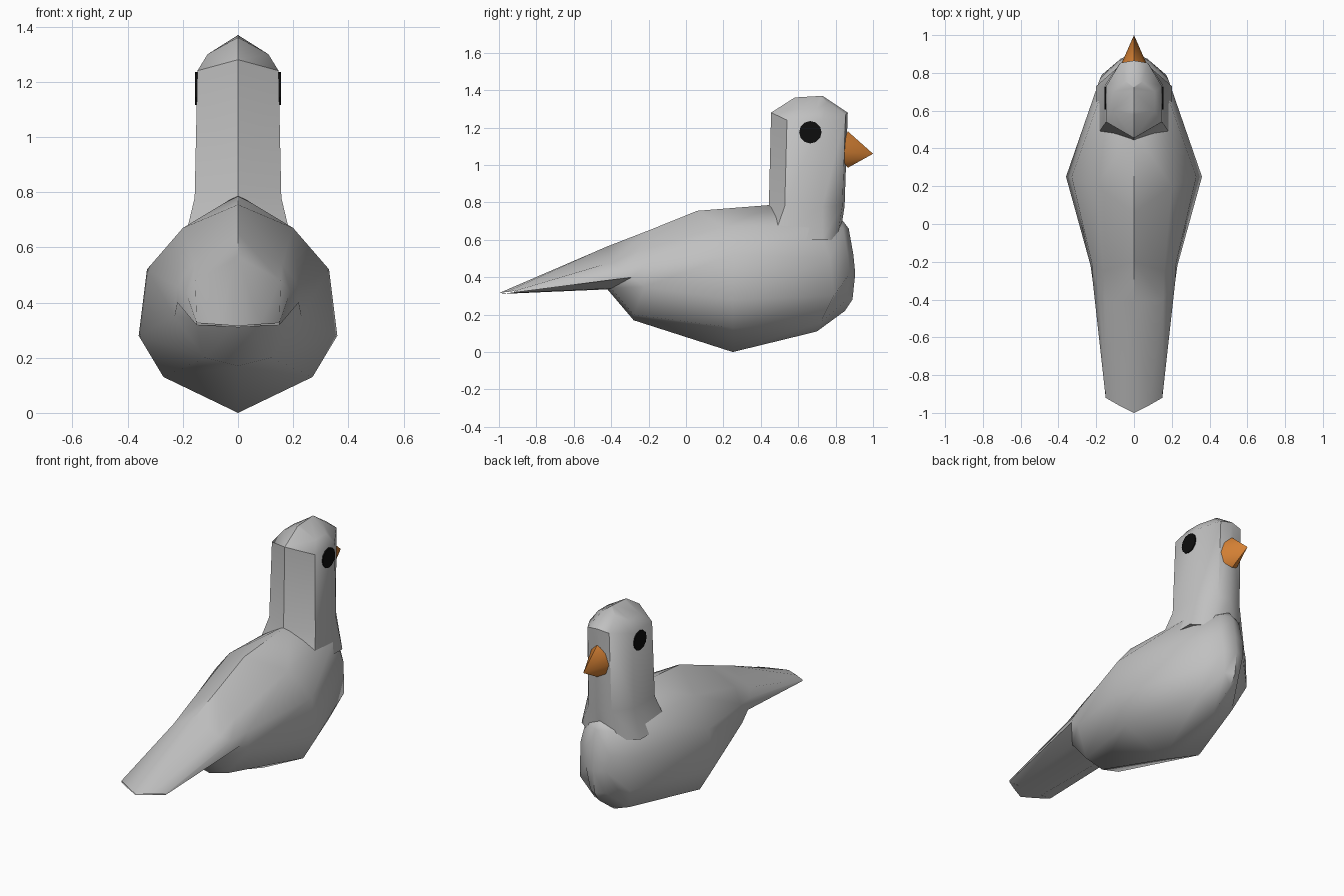
import bpy, bmesh, math
from mathutils import Matrix

if "Cube" in bpy.data.objects:
    bpy.data.objects.remove(bpy.data.objects["Cube"])


def material(name, rgb):
    m = bpy.data.materials.new(name)
    m.diffuse_color = (*rgb, 1)
    m.use_nodes = True
    m.node_tree.nodes["Principled BSDF"].inputs["Base Color"].default_value = m.diffuse_color
    return m


GREY = material("feather grey", (0.53, 0.53, 0.53))
ORANGE = material("beak orange", (0.67, 0.22, 0.035))
BLACK = material("eye black", (0.004, 0.004, 0.004))


def finish(bm, name, mat, angle):
    bmesh.ops.remove_doubles(bm, verts=bm.verts, dist=0.0005)
    bmesh.ops.dissolve_degenerate(bm, edges=bm.edges, dist=0.0001)
    bmesh.ops.recalc_face_normals(bm, faces=bm.faces)
    me = bpy.data.meshes.new(name)
    bm.to_mesh(me)
    bm.free()
    me.materials.append(mat)
    ob = bpy.data.objects.new(name, me)
    bpy.context.collection.objects.link(ob)
    bpy.ops.object.select_all(action='DESELECT')
    ob.select_set(True)
    bpy.context.view_layer.objects.active = ob
    bpy.ops.object.shade_smooth_by_angle(angle=math.radians(angle))
    return ob


def loft(name, mat, sections, angle=45):
    """Skin half sections (all the same length) on both sides of x = 0."""
    bm = bmesh.new()
    for side in (1, -1):
        rows = [[bm.verts.new((x * side, y, z)) for x, y, z in s] for s in sections]
        for a, b in zip(rows, rows[1:]):
            for i in range(len(a) - 1):
                bm.faces.new((a[i], a[i + 1], b[i + 1], b[i]))
    return finish(bm, name, mat, angle)


def flat(section, dy=0.0):
    """Collapse a section onto the centre plane to close an end."""
    return [(0, y + (dy if x else 0), z) for x, y, z in section]


# body and tail: sections from tail tip to breast, each from belly to back
tail = [(0, -1, .31), (.08, -.96, .314), (.15, -.92, .318),
        (.15, -.92, .326), (.08, -.96, .321), (0, -1, .315)]
rump = [(0, -.42, .335), (.12, -.40, .34), (.22, -.29, .40),
        (.19, -.34, .44), (.155, -.40, .48), (0, -.42, .565)]
vent = [(0, -.28, .17), (.12, -.28, .20), (.23, -.22, .35),
        (.22, -.22, .46), (.16, -.25, .54), (0, -.20, .65)]
belly = [(0, .25, 0), (.27, .25, .13), (.36, .25, .28),
         (.33, .25, .52), (.20, .20, .67), (0, .06, .755)]
chest = [(0, .70, .11), (.12, .72, .16), (.17, .79, .30),
         (.18, .77, .50), (.17, .70, .68), (0, .50, .79)]
breast = [(0, .85, .22), (.05, .86, .28), (.07, .875, .42),
          (.08, .865, .52), (.07, .84, .66), (0, .84, .70)]
loft("body", GREY, [flat(tail), tail, rump, vent, belly, chest, breast,
                    flat(breast, .03)])


# neck and head: rings from the shoulders to the crown
def ring(w, back, front, z, drop=0):
    return [(0, back, z), (w, back + .085, z - drop), (w, .73, z - drop),
            (w * .5, front - .012, z - drop * .3), (0, front, z)]


crown = [(0, .58, 1.36), (.11, .60, 1.30), (.11, .70, 1.30),
         (.045, .755, 1.335), (0, .73, 1.37)]
ridge = [(0, .58, 1.36), (0, .60, 1.362), (0, .70, 1.368),
         (0, .72, 1.369), (0, .73, 1.37)]
loft("neck_and_head", GREY, [
    flat(ring(.20, .38, .82, .60)), ring(.20, .38, .82, .60),
    ring(.157, .443, .848, .78), ring(.147, .455, .865, 1.28, .04),
    crown, ridge])

# beak: a small pointed cone set into the face
base = [(0, .865, 1.18), (.05, .845, 1.14), (.075, .83, 1.07),
        (.05, .845, 1.01), (0, .865, .985)]
loft("beak", ORANGE, [flat(base), base, [(0, 1, 1.06)] * 5], 40)

# eyes: thin discs on both sides of the head
for side, label in ((1, "right"), (-1, "left")):
    bm = bmesh.new()
    bmesh.ops.create_cone(
        bm, cap_ends=True, segments=12, radius1=.06, radius2=.06, depth=.009,
        matrix=Matrix.Translation((side * .1505, .665, 1.175))
        @ Matrix.Rotation(math.pi / 2, 4, 'Y'))
    finish(bm, label + "_eye", BLACK, 30)
